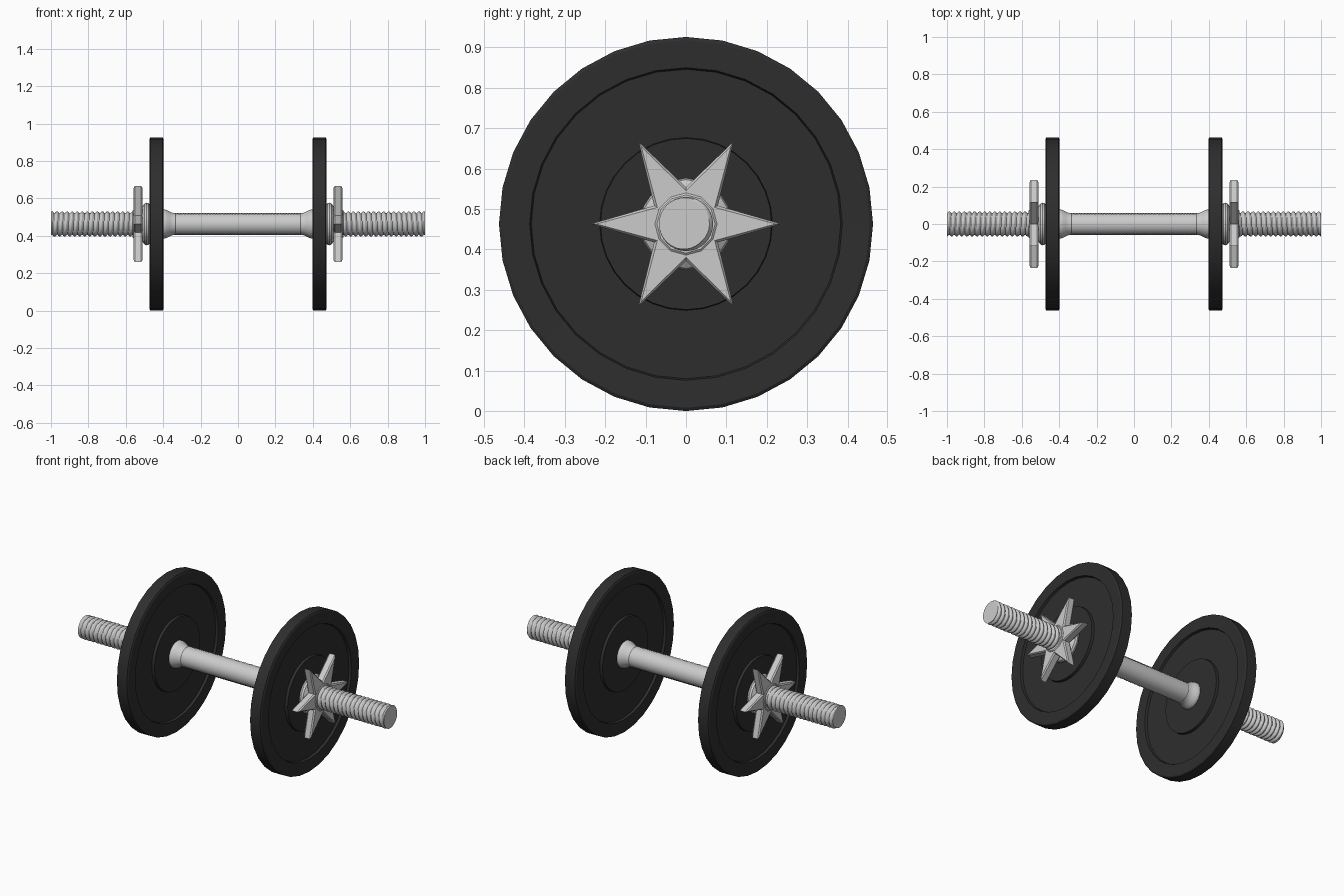
import bpy, bmesh, math

if "Cube" in bpy.data.objects:
    bpy.data.objects.remove(bpy.data.objects["Cube"])

CZ = 0.463  # height of the bar axis


def material(name, rgb):
    m = bpy.data.materials.new(name)
    m.diffuse_color = (*rgb, 1)
    m.use_nodes = True
    m.node_tree.nodes["Principled BSDF"].inputs["Base Color"].default_value = m.diffuse_color
    return m


STEEL = material("steel grey", (0.60, 0.60, 0.60))
BLACK = material("black iron", (0.027, 0.027, 0.027))


def build(name, rings, mat, closed=False, mirror=True, angle=30):
    """Skin a list of rings of (x, y, z) points around the bar axis."""
    bm = bmesh.new()
    rows = [[bm.verts.new(p) for p in ring] for ring in rings]
    n = len(rows[0])
    pairs = list(zip(rows, rows[1:])) + ([(rows[-1], rows[0])] if closed else [])
    for a, b in pairs:
        for j in range(n):
            k = (j + 1) % n
            bm.faces.new((a[j], a[k], b[k], b[j]))
    if not closed:
        bm.faces.new(rows[0])
        bm.faces.new(rows[-1])
    bmesh.ops.remove_doubles(bm, verts=bm.verts, dist=1e-5)
    bmesh.ops.recalc_face_normals(bm, faces=bm.faces)
    me = bpy.data.meshes.new(name)
    bm.to_mesh(me)
    bm.free()
    ob = bpy.data.objects.new(name, me)
    bpy.context.collection.objects.link(ob)
    ob.location.z = CZ
    me.materials.append(mat)
    if mirror:
        ob.modifiers.new("both ends", 'MIRROR')
    bpy.ops.object.select_all(action='DESELECT')
    ob.select_set(True)
    bpy.context.view_layer.objects.active = ob
    bpy.ops.object.shade_smooth_by_angle(angle=math.radians(angle))
    return ob


def ring(x, r, n):
    return [(x, r * math.cos(math.tau * j / n), r * math.sin(math.tau * j / n))
            for j in range(n)]


def lathe(name, profile, n, mat, **kw):
    return build(name, [ring(x, r, n) for x, r in profile], mat, **kw)


# weight plates: raised rim and hub with a recess on both faces
lathe("weight_plate", [
    (0.398, 0.055), (0.398, 0.212), (0.414, 0.214), (0.414, 0.383), (0.400, 0.387),
    (0.398, 0.455), (0.403, 0.463), (0.468, 0.463), (0.473, 0.455), (0.471, 0.387),
    (0.457, 0.383), (0.457, 0.214), (0.473, 0.212), (0.473, 0.055)],
    32, BLACK, closed=True)

# knurled grip: alternating high and low points
N, ROWS, HALF = 48, 90, 0.335
grip = []
for i in range(ROWS + 1):
    x = -HALF + 2 * HALF * i / ROWS
    pts = []
    for j in range(N):
        r = 0.060 if (i + j) % 2 else 0.0565
        a = math.tau * j / N
        pts.append((x, r * math.cos(a), r * math.sin(a)))
    grip.append(pts)
build("knurled_grip", grip, STEEL, mirror=False)

# flared stops between grip and plates
lathe("grip_flare", [(0.33, 0.054), (0.337, 0.059), (0.35, 0.060), (0.365, 0.066),
                     (0.380, 0.074), (0.390, 0.077), (0.402, 0.077)], 32, STEEL)

# threaded bar ends: sheared rings make a helix, clamped flat at both ends
PITCH, START, END, SIDES = 0.027, 0.39, 1.0, 32
WAVE = [0.057, 0.0575, 0.064, 0.067, 0.067, 0.064]
thread = []
turns = int((END - START) / PITCH) + 3
for i in range(turns * len(WAVE)):
    pts = []
    for j in range(SIDES):
        a = math.tau * j / SIDES
        # nearest height on the helix for this row, radius follows the thread wave
        x = min(max(START - PITCH + i * PITCH / len(WAVE), START), END)
        phase = ((x / PITCH - j / SIDES) % 1) * len(WAVE)
        k, f = int(phase) % len(WAVE), phase % 1
        r = WAVE[k] * (1 - f) + WAVE[(k + 1) % len(WAVE)] * f
        pts.append((x, r * math.cos(a), r * math.sin(a)))
    if not thread or pts[0][0] > thread[-1][0][0]:
        thread.append(pts)
thread.append(ring(END, 0.058, SIDES))
build("threaded_bar_end", thread, STEEL, angle=50)

# rounded washer behind the star nut
lathe("nut_washer", [(0.470, 0.100), (0.478, 0.111), (0.488, 0.114),
                     (0.500, 0.110), (0.514, 0.090)], 16, STEEL)


# six-pointed star nut with bevelled edges
def star(x, tip, valley):
    pts = []
    for j in range(12):
        r = valley if j % 2 else tip
        a = math.tau * j / 12
        pts.append((x, r * math.cos(a), r * math.sin(a)))
    return pts


build("star_nut", [star(0.511, 0.222, 0.082), star(0.518, 0.236, 0.091),
                   star(0.551, 0.236, 0.091), star(0.558, 0.222, 0.082)],
      STEEL, angle=15)

# low collar around the hole of the nut
lathe("nut_collar", [(0.55, 0.077), (0.559, 0.077), (0.563, 0.072), (0.563, 0.060)],
      12, STEEL)
